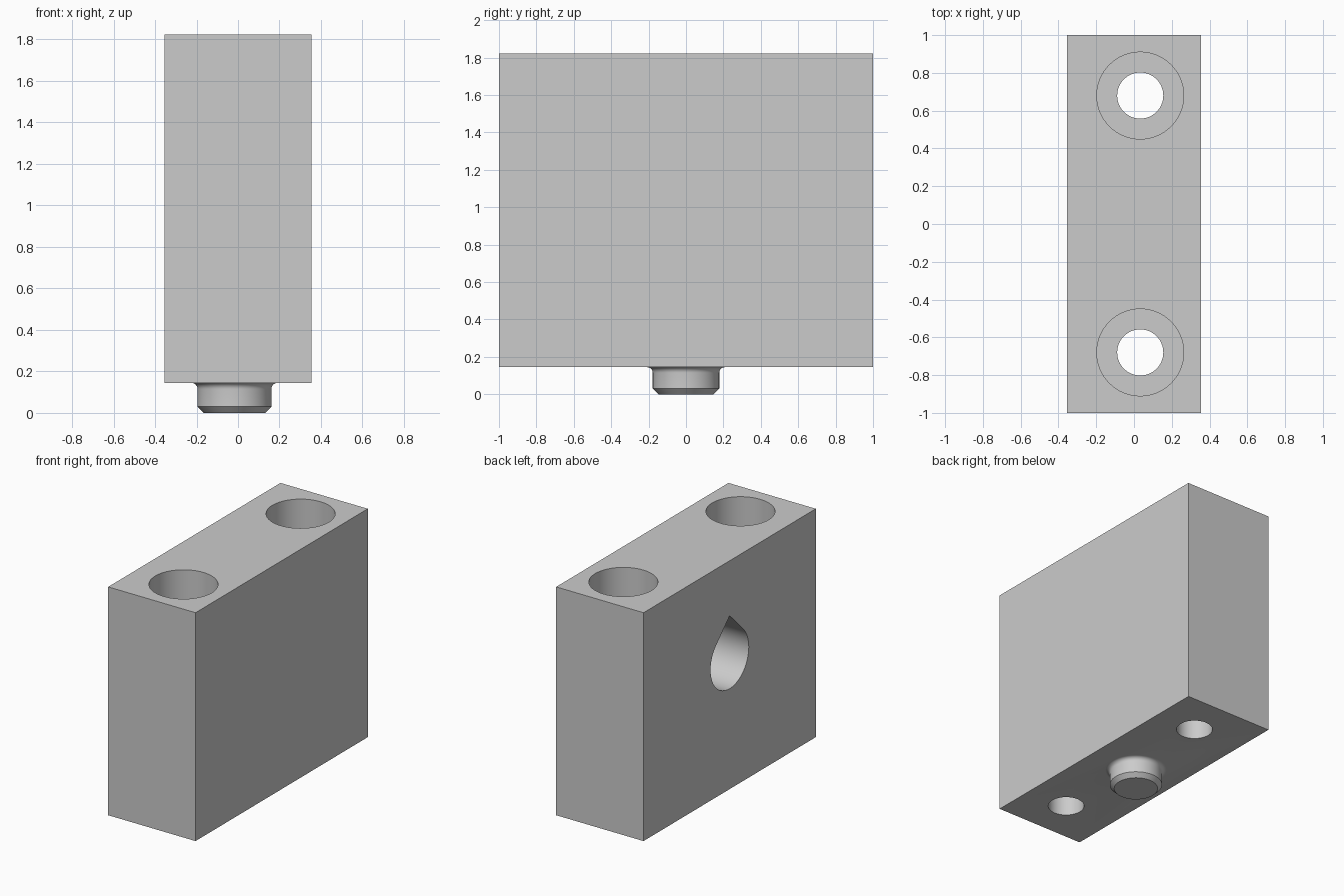
import bpy, bmesh, math
from mathutils import Vector

cube = bpy.data.objects.get("Cube")
if cube:
    bpy.data.objects.remove(cube, do_unlink=True)

BASE, TOP = 0.145, 1.823
HALF_X, HALF_Y = 0.355, 1.0
SEGMENTS = 64

grey = bpy.data.materials.new("light grey")
grey.use_nodes = True
grey.diffuse_color = (0.6, 0.6, 0.6, 1)
grey.node_tree.nodes["Principled BSDF"].inputs["Base Color"].default_value = (0.6, 0.6, 0.6, 1)


def loft(name, rings):
    """Skin a list of equal-length point rings and cap both ends."""
    bm = bmesh.new()
    loops = [[bm.verts.new(p) for p in ring] for ring in rings]
    for low, high in zip(loops, loops[1:]):
        for i in range(len(low)):
            j = (i + 1) % len(low)
            bm.faces.new((low[i], low[j], high[j], high[i]))
    bm.faces.new(loops[0])
    bm.faces.new(loops[-1])
    bmesh.ops.recalc_face_normals(bm, faces=bm.faces)
    mesh = bpy.data.meshes.new(name)
    bm.to_mesh(mesh)
    bm.free()
    mesh.materials.append(grey)
    obj = bpy.data.objects.new(name, mesh)
    bpy.context.collection.objects.link(obj)
    return obj


def lathe(name, x, y, profile):
    """Turn a (radius, height) profile about a vertical axis."""
    angles = [math.tau * i / SEGMENTS for i in range(SEGMENTS)]
    return loft(name, [[(x + r * math.cos(a), y + r * math.sin(a), z) for a in angles]
                       for r, z in profile])


def combine(target, tool, operation):
    tool.hide_render = True
    mod = target.modifiers.new(tool.name, "BOOLEAN")
    mod.object, mod.operation, mod.solver = tool, operation, "EXACT"
    bpy.context.view_layer.objects.active = target
    bpy.ops.object.modifier_apply(modifier=mod.name)
    bpy.data.objects.remove(tool, do_unlink=True)


# Main block
outline = [(-HALF_X, -HALF_Y), (HALF_X, -HALF_Y), (HALF_X, HALF_Y), (-HALF_X, HALF_Y)]
block = loft("mounting_block", [[(x, y, z) for x, y in outline] for z in (BASE, TOP)])

# Locating peg below, with chamfered tip and filleted root
PEG_R, FILLET = 0.178, 0.03
root = [(PEG_R + FILLET * (1 - math.cos(a)), BASE - FILLET + FILLET * math.sin(a))
        for a in (math.radians(15 * i) for i in range(7))]
peg = lathe("locating_peg", -0.017, 0, [(0.148, 0), (PEG_R, 0.03)] + root
            + [(PEG_R + FILLET, BASE + 0.05)])
combine(block, peg, "UNION")

# Counterbored screw holes
for side in (-1, 1):
    bore = lathe("screw_hole", 0.033, side * 0.68,
                 [(0.122, 0), (0.122, BASE + 0.4), (0.23, BASE + 0.4), (0.23, TOP + 0.1)])
    combine(block, bore, "DIFFERENCE")

# Blind teardrop socket in the right face, point upward
R, CENTRE_Z, DEPTH = 0.222, 1.105, 0.5
arc = [math.radians(135 + 270 * i / 48) for i in range(49)]
drop = [Vector((R * math.cos(a), CENTRE_Z + R * math.sin(a))) for a in arc]
drop.append(Vector((0, CENTRE_Z + R * math.sqrt(2))))
socket = loft("teardrop_socket", [[(x, p.x, p.y) for p in drop]
                                  for x in (-HALF_X - 0.1, -HALF_X + DEPTH)])
combine(block, socket, "DIFFERENCE")

# Smooth round walls, keep hard edges
bpy.ops.object.select_all(action="DESELECT")
block.select_set(True)
bpy.context.view_layer.objects.active = block
bpy.ops.object.shade_smooth_by_angle(angle=math.radians(30))
